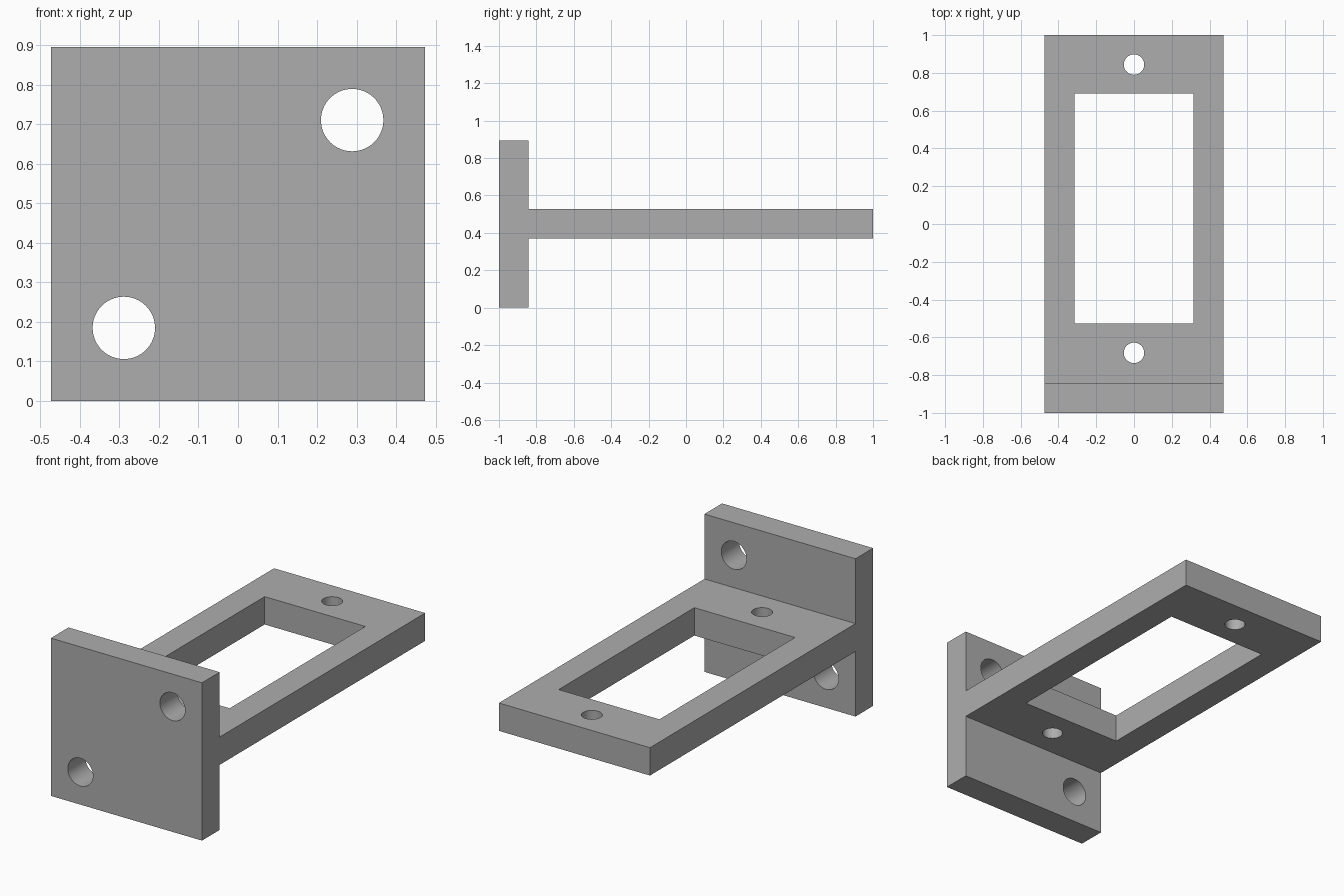
import bpy
import bmesh
from math import pi, radians
from mathutils import Vector

cube = bpy.data.objects.get("Cube")
if cube:
    bpy.data.objects.remove(cube, do_unlink=True)

HALF_W = 0.474                       # half width of the bracket
HEIGHT = 0.895                       # mounting plate height
PLATE_BACK = -0.842                  # rear face of the mounting plate
ARM_LOW, ARM_HIGH = 0.369, 0.527     # arm underside and top

grey = bpy.data.materials.new("plain_grey")
grey.use_nodes = True
colour = (0.42, 0.42, 0.42, 1)
grey.diffuse_color = colour
grey.node_tree.nodes["Principled BSDF"].inputs["Base Color"].default_value = colour

# T-shaped side profile (y, z) extruded across the width
profile = [(-1, 0), (PLATE_BACK, 0), (PLATE_BACK, ARM_LOW), (1, ARM_LOW),
           (1, ARM_HIGH), (PLATE_BACK, ARM_HIGH), (PLATE_BACK, HEIGHT), (-1, HEIGHT)]
bm = bmesh.new()
face = bm.faces.new([bm.verts.new((-HALF_W, y, z)) for y, z in profile])
side = bmesh.ops.extrude_face_region(bm, geom=[face])
verts = [g for g in side["geom"] if isinstance(g, bmesh.types.BMVert)]
bmesh.ops.translate(bm, vec=Vector((2 * HALF_W, 0, 0)), verts=verts)
bmesh.ops.recalc_face_normals(bm, faces=bm.faces)
mesh = bpy.data.meshes.new("servo_bracket")
bm.to_mesh(mesh)
bm.free()
mesh.materials.append(grey)
bracket = bpy.data.objects.new("mounting_bracket", mesh)
bpy.context.collection.objects.link(bracket)


def cut(cutter):
    """Subtract a cutter from the bracket, then discard it."""
    cutter.hide_render = True
    cutter.data.materials.append(grey)
    bpy.ops.object.select_all(action='DESELECT')
    bpy.context.view_layer.objects.active = bracket
    bracket.select_set(True)
    mod = bracket.modifiers.new("cut", 'BOOLEAN')
    mod.operation = 'DIFFERENCE'
    mod.solver = 'EXACT'
    mod.object = cutter
    bpy.ops.object.modifier_apply(modifier=mod.name)
    bpy.data.objects.remove(cutter, do_unlink=True)


def drill(location, radius, rotation=(0, 0, 0)):
    bpy.ops.mesh.primitive_cylinder_add(vertices=64, radius=radius, depth=0.4,
                                        location=location, rotation=rotation)
    cut(bpy.context.object)


# Rectangular window through the arm
arm_mid = (ARM_LOW + ARM_HIGH) / 2
bpy.ops.mesh.primitive_cube_add(size=1, location=(0, 0.082, arm_mid))
window = bpy.context.object
window.scale = (0.632, 1.216, 0.4)
cut(window)

# Small screw holes at either end of the window
for y in (-0.682, 0.844):
    drill((0, y, arm_mid), 0.054)

# Large diagonal bolt holes through the mounting plate
for s in (-1, 1):
    drill((s * 0.289, -0.92, HEIGHT / 2 + s * 0.263), 0.079, (pi / 2, 0, 0))

bpy.ops.object.select_all(action='DESELECT')
bracket.select_set(True)
bpy.context.view_layer.objects.active = bracket
bpy.ops.object.shade_smooth_by_angle(angle=radians(30))
